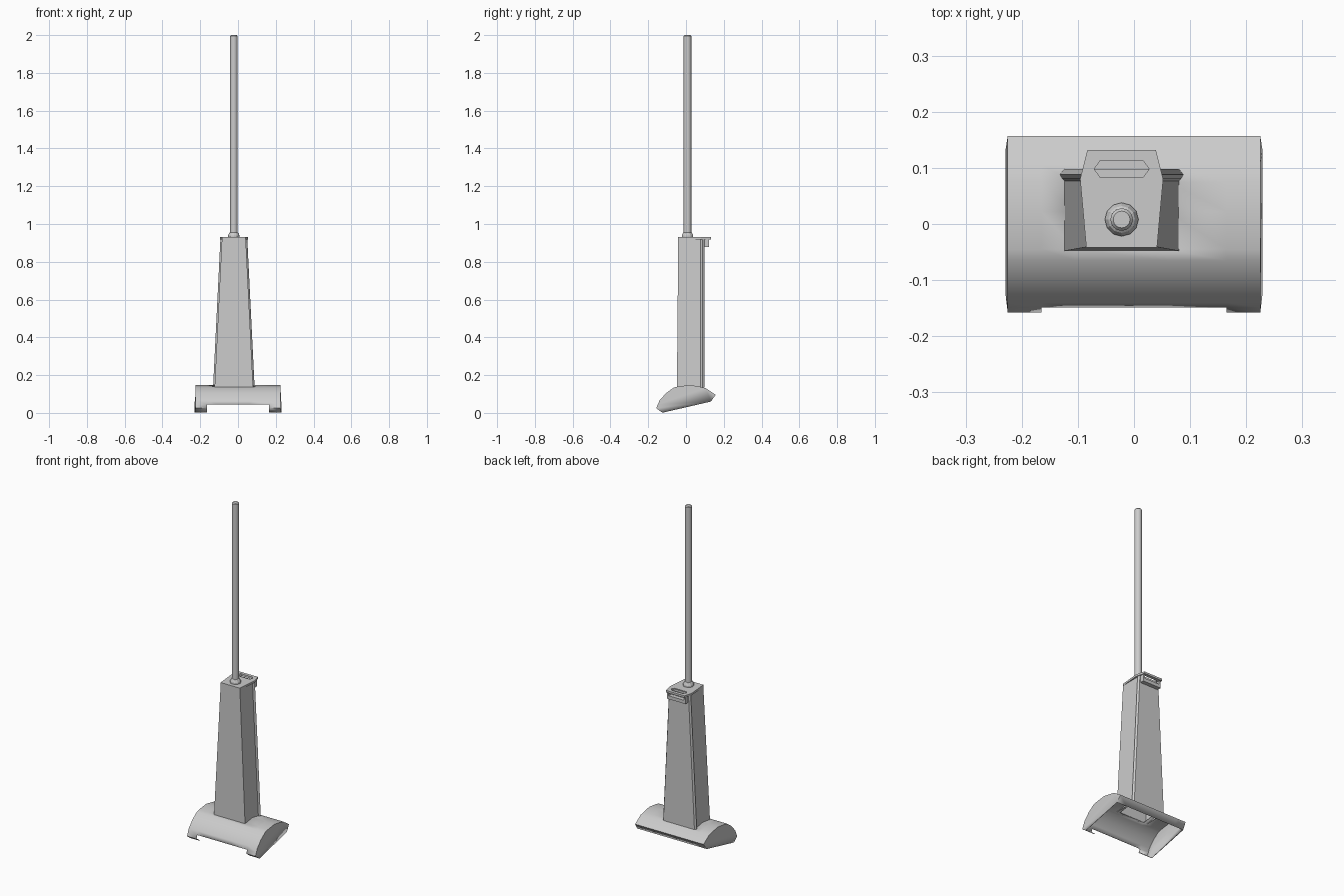
import bpy, bmesh, math

if "Cube" in bpy.data.objects:
    bpy.data.objects.remove(bpy.data.objects["Cube"])

CX = -0.022  # centre line of body and pole


def finish(bm, name, smooth=None):
    bmesh.ops.remove_doubles(bm, verts=bm.verts, dist=1e-5)
    bmesh.ops.recalc_face_normals(bm, faces=bm.faces)
    me = bpy.data.meshes.new(name)
    bm.to_mesh(me)
    bm.free()
    ob = bpy.data.objects.new(name, me)
    bpy.context.collection.objects.link(ob)
    if smooth:
        bpy.ops.object.select_all(action='DESELECT')
        ob.select_set(True)
        bpy.context.view_layer.objects.active = ob
        bpy.ops.object.shade_smooth_by_angle(angle=math.radians(smooth))
    return ob


def loft(bm, rings, cap_start=False, cap_end=False):
    vs = [[bm.verts.new(p) for p in r] for r in rings]
    n = len(vs[0])
    for a, b in zip(vs, vs[1:]):
        for i in range(n):
            bm.faces.new((a[i], a[(i + 1) % n], b[(i + 1) % n], b[i]))
    if cap_start:
        bm.faces.new(vs[0][::-1])
    if cap_end:
        bm.faces.new(vs[-1])


# floor head: open-bottomed arch with front notch and a suction opening
prof = [(0.132, 0.06), (0.157, 0.096), (0.105, 0.131), (0.075, 0.138),
        (0.022, 0.148), (-0.045, 0.139), (-0.065, 0.134), (-0.105, 0.105),
        (-0.14, 0.066), (-0.149, 0.045), (-0.158, 0.025), (-0.125, 0.001)]
stations = [-0.225, -0.165, -0.105, 0.06, 0.165, 0.225]
bm = bmesh.new()
last = len(prof) - 1
grid = []
for x in stations:
    col = []
    for i, (y, z) in enumerate(prof):
        flare = 0.004 if abs(x) > 0.2 and i in (0, last) else 0
        col.append(bm.verts.new((x + math.copysign(flare, x), y, z)))
    grid.append(col)
for s in range(len(stations) - 1):
    for i in range(last):
        notch = 1 <= s <= 3 and i >= 9
        hole = s == 2 and i in (3, 4)
        if not (notch or hole):
            bm.faces.new((grid[s][i], grid[s + 1][i], grid[s + 1][i + 1], grid[s][i + 1]))
bm.faces.new(grid[0])
bm.faces.new(grid[-1][::-1])
bmesh.ops.delete(bm, geom=[v for v in bm.verts if not v.link_faces], context='VERTS')
head = finish(bm, "floor_head", 40)
shell = head.modifiers.new("shell", 'SOLIDIFY')
shell.thickness = 0.004
shell.offset = -1

# tapered body with a flanged back
half = [(0.0, -0.048), (0.0, 0.077), (0.004, 0.081), (0.008, 0.088), (0.0, 0.098)]


def body_ring(hw, z, front):
    r = [(hw + o, y if y > 0 else front) for o, y in half]
    return [(CX + x, y, z) for x, y in r] + [(CX - x, y, z) for x, y in reversed(r)]


bm = bmesh.new()
loft(bm, [body_ring(0.102, 0.134, -0.048), body_ring(0.063, 0.925, -0.041)], cap_end=True)
finish(bm, "body")


def mirrored(pts):
    return [(CX + x, y) for x, y in pts] + [(CX - x, y) for x, y in reversed(pts)]


# top plate with a hexagonal slot, as a ring of faces around the slot
outer = mirrored([(0.063, -0.042), (0.074, 0.08), (0.061, 0.132)])
slot = mirrored([(0.038, 0.083), (0.049, 0.098), (0.038, 0.113)])
loops = [(outer, 0.919), (outer, 0.931), (slot, 0.931), (slot, 0.919), (outer, 0.919)]
bm = bmesh.new()
loft(bm, [[(x, y, z) for x, y in pts] for pts, z in loops])
finish(bm, "top_plate")


def box(name, lo, hi):
    bm = bmesh.new()
    (a, b, c), (d, e, f) = lo, hi
    loft(bm, [[(a, b, z), (d, b, z), (d, e, z), (a, e, z)] for z in (c, f)], True, True)
    return finish(bm, name)


# cord catch under the rear of the plate: crossbar on two posts
box("catch_bar", (CX - 0.06, 0.095, 0.878), (CX + 0.06, 0.122, 0.898))
for side, s in (("left", -1), ("right", 1)):
    x = CX + s * 0.055
    box("catch_post_" + side, (x - 0.005, 0.095, 0.898), (x + 0.005, 0.122, 0.92))


def turned(name, prof, n, smooth=None):
    bm = bmesh.new()
    rings = [[(CX + r * math.cos(2 * math.pi * i / n),
               0.008 + r * math.sin(2 * math.pi * i / n), z) for i in range(n)]
             for r, z in prof]
    loft(bm, rings, True, True)
    return finish(bm, name, smooth)


# collar and long pole
turned("collar", [(0.030, 0.93), (0.030, 0.94), (0.024, 0.953), (0.02, 0.956)], 12)
turned("pole", [(0.02, 0.93), (0.02, 1.994), (0.015, 2.0)], 16, 35)
